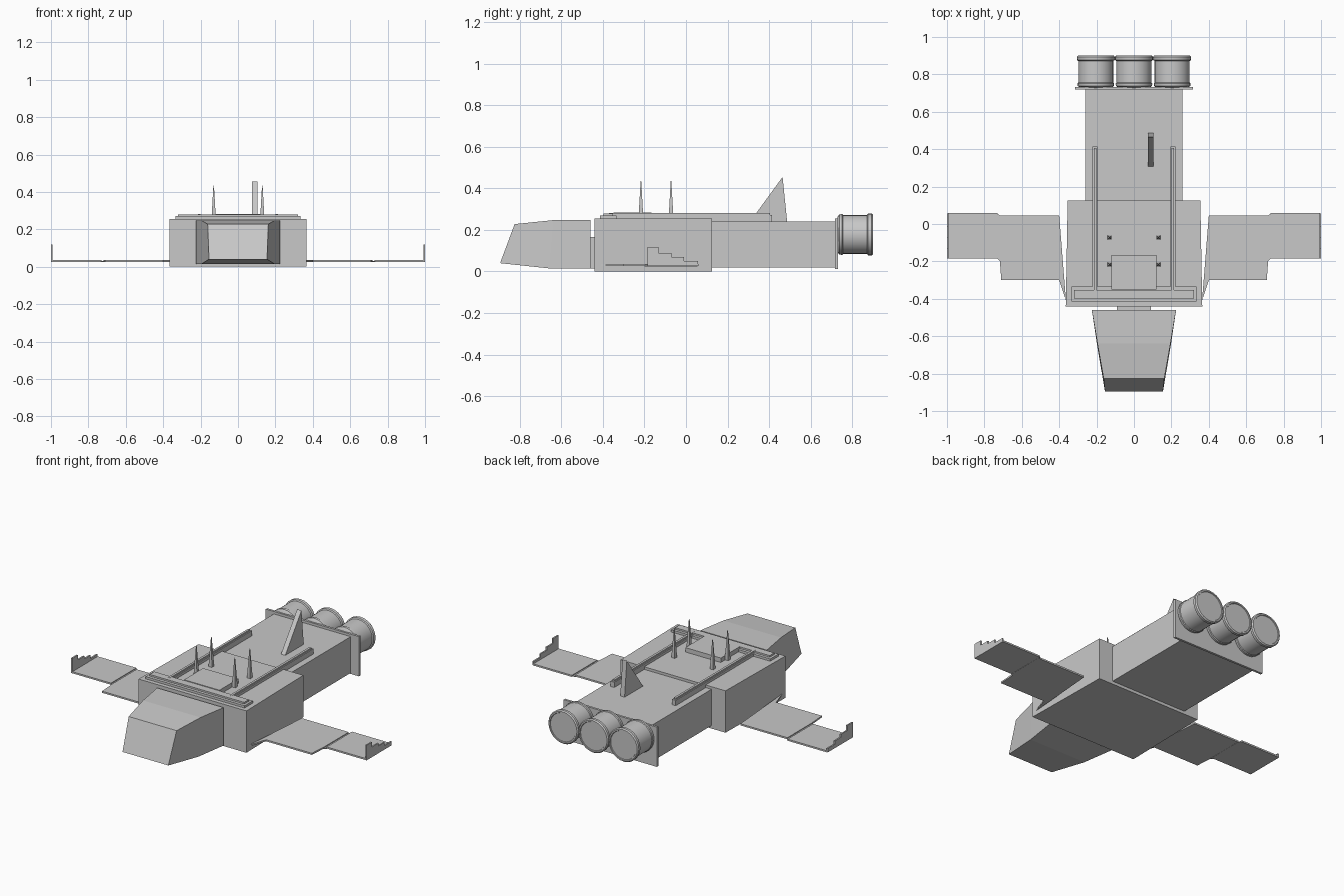
import bpy, bmesh, math
from mathutils import Vector

if "Cube" in bpy.data.objects:
    bpy.data.objects.remove(bpy.data.objects["Cube"])

grey = bpy.data.materials.new("hull grey")
grey.diffuse_color = (0.58, 0.58, 0.58, 1)
grey.use_nodes = True
grey.node_tree.nodes["Principled BSDF"].inputs["Base Color"].default_value = grey.diffuse_color


def finish(name, bm):
    bmesh.ops.recalc_face_normals(bm, faces=bm.faces)
    me = bpy.data.meshes.new(name)
    bm.to_mesh(me)
    bm.free()
    me.materials.append(grey)
    ob = bpy.data.objects.new(name, me)
    bpy.context.collection.objects.link(ob)
    return ob


def loft(name, rings):
    """Skin equal-length point rings and cap both ends."""
    bm = bmesh.new()
    vs = [[bm.verts.new(p) for p in r] for r in rings]
    n = len(vs[0])
    for a, b in zip(vs, vs[1:]):
        for i in range(n):
            j = (i + 1) % n
            bm.faces.new((a[i], a[j], b[j], b[i]))
    bm.faces.new(vs[0])
    bm.faces.new(vs[-1])
    return finish(name, bm)


def box(name, x0, x1, y0, y1, z0, z1):
    pts = [(x0, y0), (x1, y0), (x1, y1), (x0, y1)]
    return plate(name, pts, z0, z1)


def plate(name, pts, z0, z1):
    """Outline in x, y raised between two heights."""
    return loft(name, [[(x, y, z) for x, y in pts] for z in (z0, z1)])


def side_plate(name, pts, x0, x1):
    """Outline in y, z spanning two x positions."""
    return loft(name, [[(x, y, z) for y, z in pts] for x in (x0, x1)])


# Hull: wide front section, narrow rear section, end plate
plate("front_hull", [(-.365, -.44), (.365, -.44), (.355, .125), (-.355, .125)], 0, .256)
box("rear_hull", -.26, .26, .12, .72, .018, .24)
box("end_plate", -.315, .315, .718, .732, .012, .255)

# Cockpit nose: each section is half width at bottom/top, y and z of bottom/top
sections = [(.225, .225, -.46, -.46, .015, .247),
            (.195, .195, -.66, -.64, .015, .247),
            (.155, .162, -.895, -.825, .04, .228)]
loft("nose", [[(-wb, yb, zb), (wb, yb, zb), (wt, yt, zt), (-wt, yt, zt)]
              for wb, wt, yb, yt, zb, zt in sections])
box("nose_neck", -.09, .09, -.47, -.43, .015, .165)

# Roof fittings: cross bar, hatch
box("roof_bar_base", -.335, .335, -.415, -.335, .25, .27)
box("roof_bar_top", -.32, .32, -.397, -.352, .265, .28)
box("roof_hatch", -.12, .12, -.35, -.165, .25, .283)

for s, side in ((-1, "left"), (1, "right")):
    # Roof rails
    x = s * .208
    box(side + "_rail", x - .013, x + .013, -.35, .415, .235, .272)
    box(side + "_rail_cap", x - .007, x + .007, -.37, .405, .265, .281)

    # Spike antennas
    for y, end in ((-.217, "front"), (-.072, "rear")):
        rings = []
        for z, r in ((.25, .011), (.285, .010), (.435, .0015)):
            rings.append([(s * .13 + a * r, y + b * r, z)
                          for a, b in ((-1, -1), (1, -1), (1, 1), (-1, 1))])
        loft(side + "_" + end + "_antenna", rings)

    # Wing: inner panel, hinge, outer panel, stepped tip fin
    inner = [(.40, .045), (.718, .045), (.718, -.185), (.71, -.30), (.40, -.30), (.364, -.41)]
    plate(side + "_inner_wing", [(s * a, b) for a, b in inner], .026, .036)
    plate(side + "_wing_hinge", [(s * a, b) for a, b in
          ((.715, .045), (.732, .055), (.732, -.185), (.715, -.20))], .025, .031)
    outer = [(.73, .06), (.995, .06), (.995, -.185), (.73, -.185)]
    plate(side + "_outer_wing", [(s * a, b) for a, b in outer], .026, .036)
    steps = [(-.185, .026), (-.185, .118), (-.132, .118), (-.132, .088), (-.07, .088),
             (-.07, .07), (-.01, .07), (-.01, .05), (.057, .05), (.057, .026)]
    side_plate(side + "_tip_fin", steps, s * .991, s * 1.0)

# Tail fin, offset to the right
side_plate("tail_fin", [(.305, .235), (.487, .235), (.485, .258), (.465, .455)], .075, .104)

# Three engines turned around the y axis
profile = [(.722, .05), (.73, .085), (.738, .097), (.752, .098), (.756, .094), (.872, .094),
           (.876, .101), (.893, .102), (.90, .096), (.90, .088), (.896, .086)]
N = 24
for x, name in ((-.204, "left_engine"), (0, "middle_engine"), (.204, "right_engine")):
    ob = loft(name, [[(x + r * math.cos(2 * math.pi * i / N), y, .178 + r * math.sin(2 * math.pi * i / N))
                      for i in range(N)] for y, r in profile])
    bpy.ops.object.select_all(action='DESELECT')
    ob.select_set(True)
    bpy.context.view_layer.objects.active = ob
    bpy.ops.object.shade_smooth_by_angle(angle=math.radians(30))
